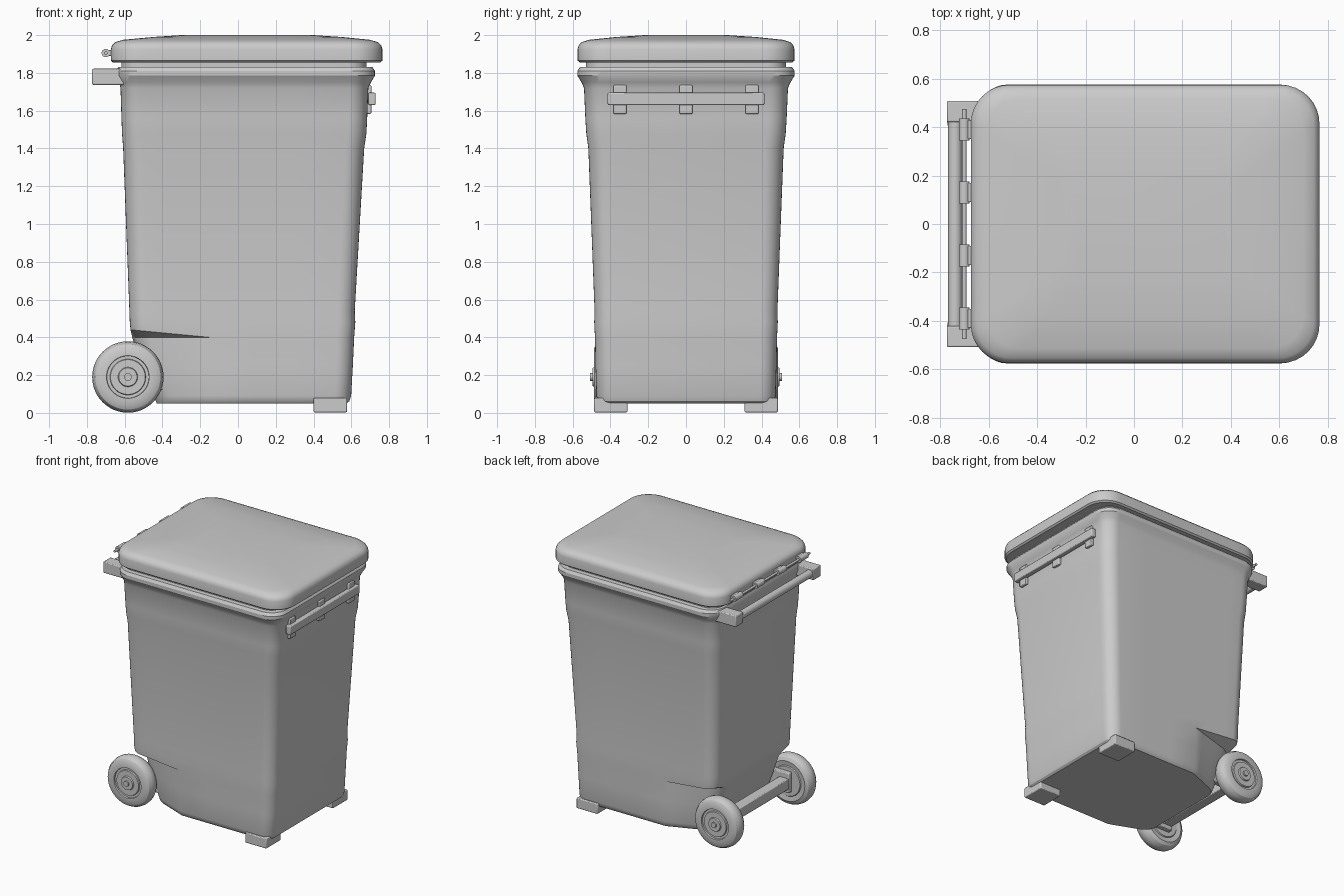
import bpy, bmesh, math
from mathutils import Matrix, Vector

if "Cube" in bpy.data.objects:
    bpy.data.objects.remove(bpy.data.objects["Cube"])


def finish(name, bm, bevel=0.0):
    bmesh.ops.remove_doubles(bm, verts=bm.verts, dist=1e-5)
    bmesh.ops.recalc_face_normals(bm, faces=bm.faces)
    me = bpy.data.meshes.new(name)
    bm.to_mesh(me)
    bm.free()
    ob = bpy.data.objects.new(name, me)
    bpy.context.collection.objects.link(ob)
    bpy.ops.object.select_all(action='DESELECT')
    ob.select_set(True)
    bpy.context.view_layer.objects.active = ob
    bpy.ops.object.shade_smooth_by_angle(angle=math.radians(32))
    if bevel:
        m = ob.modifiers.new("bevel", 'BEVEL')
        m.width, m.segments = bevel, 2
    return ob


def box(name, x0, x1, y0, y1, z0, z1, bevel=0.006):
    bm = bmesh.new()
    size = Matrix.Diagonal((x1 - x0, y1 - y0, z1 - z0, 1))
    mid = Matrix.Translation(((x0 + x1) / 2, (y0 + y1) / 2, (z0 + z1) / 2))
    bmesh.ops.create_cube(bm, size=1, matrix=mid @ size)
    return finish(name, bm, bevel)


def rod(name, x, z, r, y0, y1, segs=24):
    bm = bmesh.new()
    m = Matrix.Translation((x, (y0 + y1) / 2, z)) @ Matrix.Rotation(math.pi / 2, 4, 'X')
    bmesh.ops.create_cone(bm, cap_ends=True, segments=segs, radius1=r, radius2=r,
                          depth=abs(y1 - y0), matrix=m)
    return finish(name, bm)


XT = -0.15  # where the wheel recess begins


def ring(z, x0, x1, h, r, inner=None, rise=0.0):
    """Rounded rectangle; inner narrows the back end, rise lifts it."""
    pts = []
    for cx, cy, a0 in ((x1 - r, h - r, 0), (x0 + r, h - r, 90),
                       (x0 + r, r - h, 180), (x1 - r, r - h, 270)):
        for i in range(9):
            a = math.radians(a0 + i * 11.25)
            pts.append((cx + r * math.cos(a), cy + r * math.sin(a)))
        if a0 in (0, 180):  # extra points along the long sides
            s = 1 if a0 == 0 else -1
            xs = [x1 - r + (XT - x1 + r) * i / 3 for i in range(1, 4)]
            xs += [XT + (x0 + r - XT) * i / 4 for i in range(1, 4)]
            pts += [(x, s * h) for x in (xs if s > 0 else xs[::-1])]
    out = []
    for x, y in pts:
        t = max(0.0, (XT - x) / (XT - x0))
        if inner:
            y *= 1 + (inner / h - 1) * t
        out.append(Vector((x, y, z + rise * t)))
    return out


def loft(name, rows):
    bm = bmesh.new()
    rings = [[bm.verts.new(p) for p in ring(*row)] for row in rows]
    n = len(rings[0])
    for a, b in zip(rings, rings[1:]):
        for i in range(n):
            j = (i + 1) % n
            bm.faces.new((a[i], a[j], b[j], b[i]))
    bm.faces.new(rings[0][::-1])
    bm.faces.new(rings[-1])
    return finish(name, bm)


# tapered bin body with wheel recess and flared rim
loft("bin_body", [
    (0.05, -0.43, 0.575, 0.455, 0.07, 0.345),
    (0.062, -0.435, 0.59, 0.467, 0.08, 0.355),
    (0.09, -0.445, 0.599, 0.474, 0.085, 0.36),
    (0.25, -0.51, 0.608, 0.479, 0.09, 0.36),
    (0.40, -0.56, 0.615, 0.482, 0.09, 0.36),
    (0.40, -0.569, 0.615, 0.482, 0.09, None, 0.04),
    (0.48, -0.573, 0.621, 0.486, 0.09),
    (0.54, -0.575, 0.618, 0.484, 0.09),
    (1.40, -0.608, 0.668, 0.517, 0.10),
    (1.48, -0.614, 0.680, 0.528, 0.10),
    (1.56, -0.617, 0.684, 0.533, 0.10),
    (1.72, -0.622, 0.690, 0.540, 0.10),
    (1.75, -0.630, 0.704, 0.553, 0.11),
    (1.785, -0.643, 0.725, 0.575, 0.12),
    (1.81, -0.643, 0.725, 0.575, 0.12),
    (1.83, -0.635, 0.712, 0.562, 0.12),
    (1.832, -0.618, 0.68, 0.53, 0.10),
    (1.87, -0.618, 0.68, 0.53, 0.10),
])

# domed lid
loft("lid", [
    (1.855, -0.662, 0.753, 0.562, 0.15),
    (1.865, -0.673, 0.765, 0.574, 0.16),
    (1.925, -0.673, 0.765, 0.574, 0.16),
    (1.945, -0.668, 0.759, 0.569, 0.16),
    (1.962, -0.652, 0.742, 0.553, 0.15),
    (1.975, -0.61, 0.70, 0.515, 0.14),
    (1.99, -0.45, 0.55, 0.37, 0.10),
    (2.0, -0.30, 0.40, 0.22, 0.06),
])

# wheel cross-section (radius, y), spun about the axle
WHEEL = [(0, .37), (.11, .37), (.115, .377), (.15, .372), (.173, .384), (.185, .405),
         (.189, .43), (.185, .455), (.173, .476), (.15, .488), (.113, .488), (.111, .476),
         (.095, .476), (.092, .486), (.052, .486), (.048, .496), (.02, .496),
         (.02, .507), (0, .507)]


def wheel(name, s):
    bm = bmesh.new()
    vs = [bm.verts.new((-0.583 + r, s * y, 0.19)) for r, y in WHEEL]
    es = [bm.edges.new(p) for p in zip(vs, vs[1:])]
    bmesh.ops.spin(bm, geom=vs + es, cent=(-0.583, 0, 0.19), axis=(0, 1, 0),
                   angle=2 * math.pi, steps=48, use_merge=True)
    return finish(name, bm)


for s, side in ((-1, "front"), (1, "rear")):
    wheel(side + "_wheel", s)
    box(side + "_axle_bracket", -0.625, -0.39, *sorted((s * .335, s * .378)), 0.12, 0.27)
    box(side + "_foot", 0.40, 0.577, *sorted((s * .31, s * .486)), 0.003, 0.08)
    box(side + "_handle_mount", -0.772, -0.60, *sorted((s * .42, s * .508)), 1.737, 1.822)

# axle beam and push handle
box("axle_beam", -0.623, -0.543, -0.36, 0.36, 0.15, 0.23)
rod("push_handle", -0.738, 1.78, 0.029, -0.43, 0.43)

# hinge rod and knuckles
rod("hinge_rod", -0.70, 1.905, 0.009, -0.475, 0.475, 12)
for i, y in enumerate((-0.39, -0.13, 0.13, 0.39)):
    rod(f"hinge_knuckle_{i}", -0.70, 1.905, 0.022, y - 0.045, y + 0.045)
    box(f"hinge_tab_{i}", -0.70, -0.66, y - 0.04, y + 0.04, 1.89, 1.92, 0.004)

# front lifting bar with its clips
box("lift_bar", 0.69, 0.728, -0.415, 0.415, 1.63, 1.695)
for i, y in enumerate((-0.35, 0, 0.35)):
    box(f"lift_bar_clip_{i}", 0.66, 0.706, y - 0.035, y + 0.035, 1.583, 1.735)
